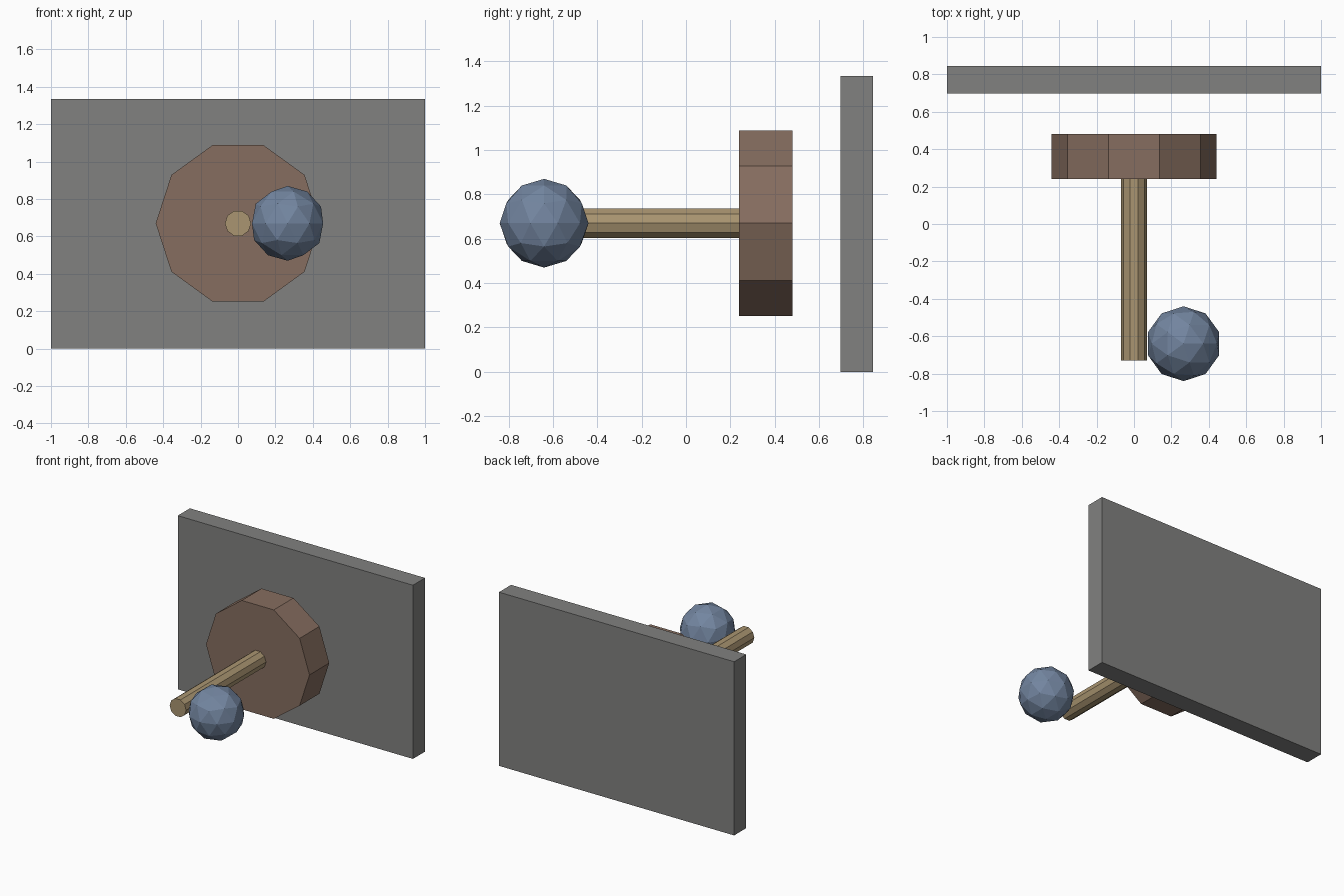
import bpy, math

if "Cube" in bpy.data.objects:
    bpy.data.objects.remove(bpy.data.objects["Cube"])

MID_Z = 0.67  # shared height of the axle, disc and ball


def material(name, rgb):
    m = bpy.data.materials.new(name)
    m.diffuse_color = (*rgb, 1)
    m.use_nodes = True
    m.node_tree.nodes["Principled BSDF"].inputs["Base Color"].default_value = m.diffuse_color
    return m


def finish(name, mat):
    ob = bpy.context.object
    ob.name = name
    ob.data.materials.append(mat)
    return ob


def decagon_prism(name, radius, y0, y1, mat):
    # ten-sided cylinder along y, with corners on the x axis
    bpy.ops.mesh.primitive_cylinder_add(vertices=10, radius=radius, depth=y1 - y0)
    ob = finish(name, mat)
    for v in ob.data.vertices:
        x, y, z = v.co
        v.co = (y, z, x)  # cyclic swap keeps the winding
    ob.location = (0, (y0 + y1) / 2, MID_Z)
    return ob


grey = material("grey", (0.22, 0.22, 0.215))
brown = material("brown", (0.24, 0.155, 0.115))
tan = material("tan", (0.40, 0.30, 0.165))
blue = material("slate blue", (0.17, 0.235, 0.35))

# Back panel
bpy.ops.mesh.primitive_cube_add(size=1, location=(0, 0.77, 0.6675))
finish("back_panel", grey).scale = (2, 0.147, 1.335)

# Disc and rod
decagon_prism("disc", 0.44, 0.24, 0.48, brown)
decagon_prism("rod", 0.07, -0.73, 0.24, tan)

# Faceted ball beside the rod tip
bpy.ops.mesh.primitive_ico_sphere_add(subdivisions=2, radius=0.2, location=(0.265, -0.64, MID_Z))
finish("ball", blue)
